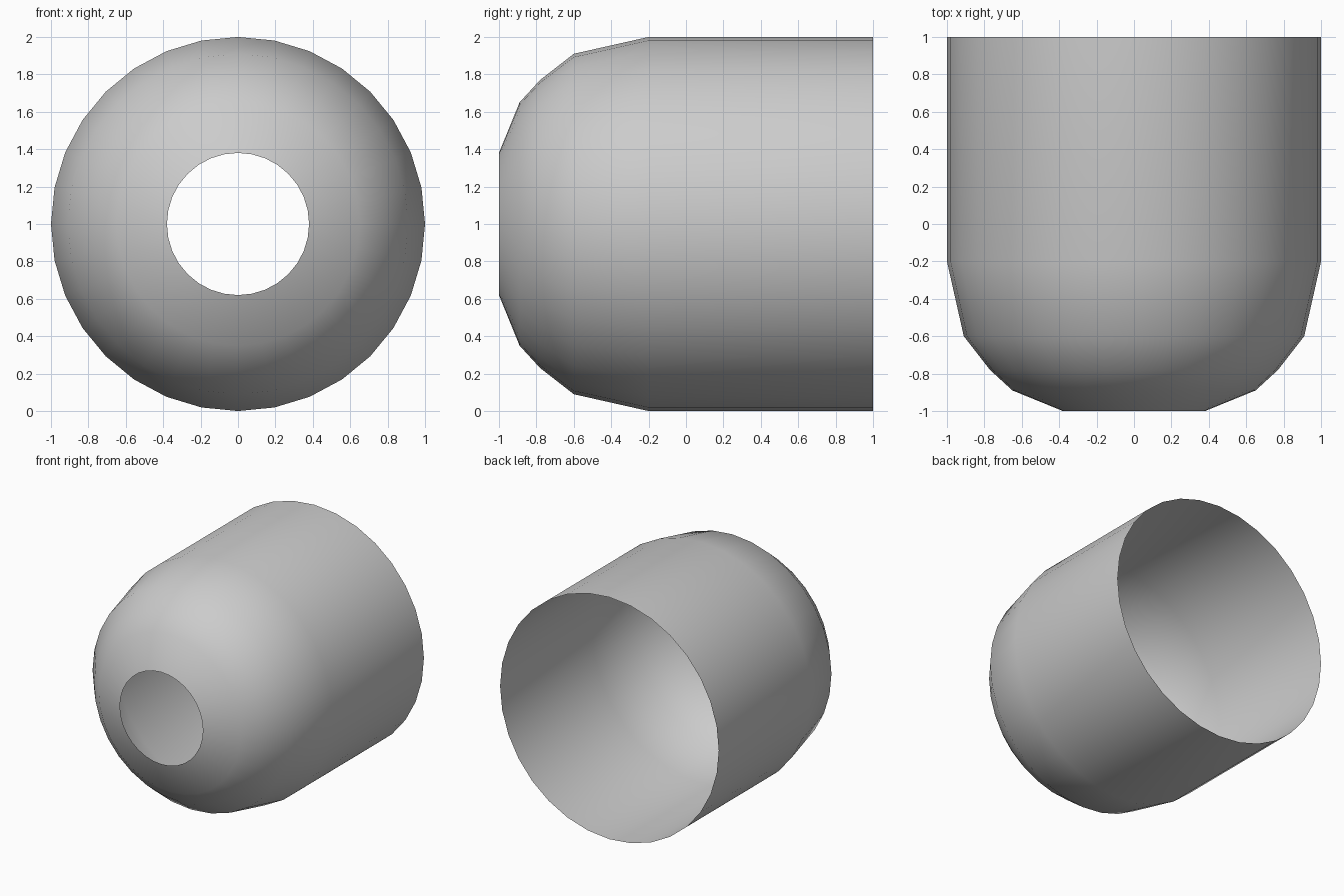
import bpy, bmesh
from math import tau
from mathutils import Vector

if "Cube" in bpy.data.objects:
    bpy.data.objects.remove(bpy.data.objects["Cube"])

# Shell profile as (radius, y): domed front with round opening, straight open-ended barrel
PROFILE = [(0.38, -1.0), (0.65, -0.89), (0.77, -0.78), (0.91, -0.6), (1.0, -0.2), (1.0, 1.0)]
SIDES = 32

bm = bmesh.new()
verts = [bm.verts.new((0, y, r)) for r, y in PROFILE]
edges = [bm.edges.new(pair) for pair in zip(verts, verts[1:])]

# Revolve around the y axis and close the seam
bmesh.ops.spin(bm, geom=verts + edges, cent=(0, 0, 0), axis=(0, 1, 0),
               angle=tau, steps=SIDES)
bmesh.ops.remove_doubles(bm, verts=bm.verts[:], dist=0.0005)

# Face the surface outward and shade it smooth
bm.normal_update()
for face in bm.faces:
    c = face.calc_center_median()
    if face.normal.dot(Vector((c.x, 0, c.z))) < 0:
        face.normal_flip()
    face.smooth = True

mesh = bpy.data.meshes.new("domed_shell")
bm.to_mesh(mesh)
bm.free()
shell = bpy.data.objects.new("domed_shell", mesh)
shell.location.z = 1.0
bpy.context.collection.objects.link(shell)
